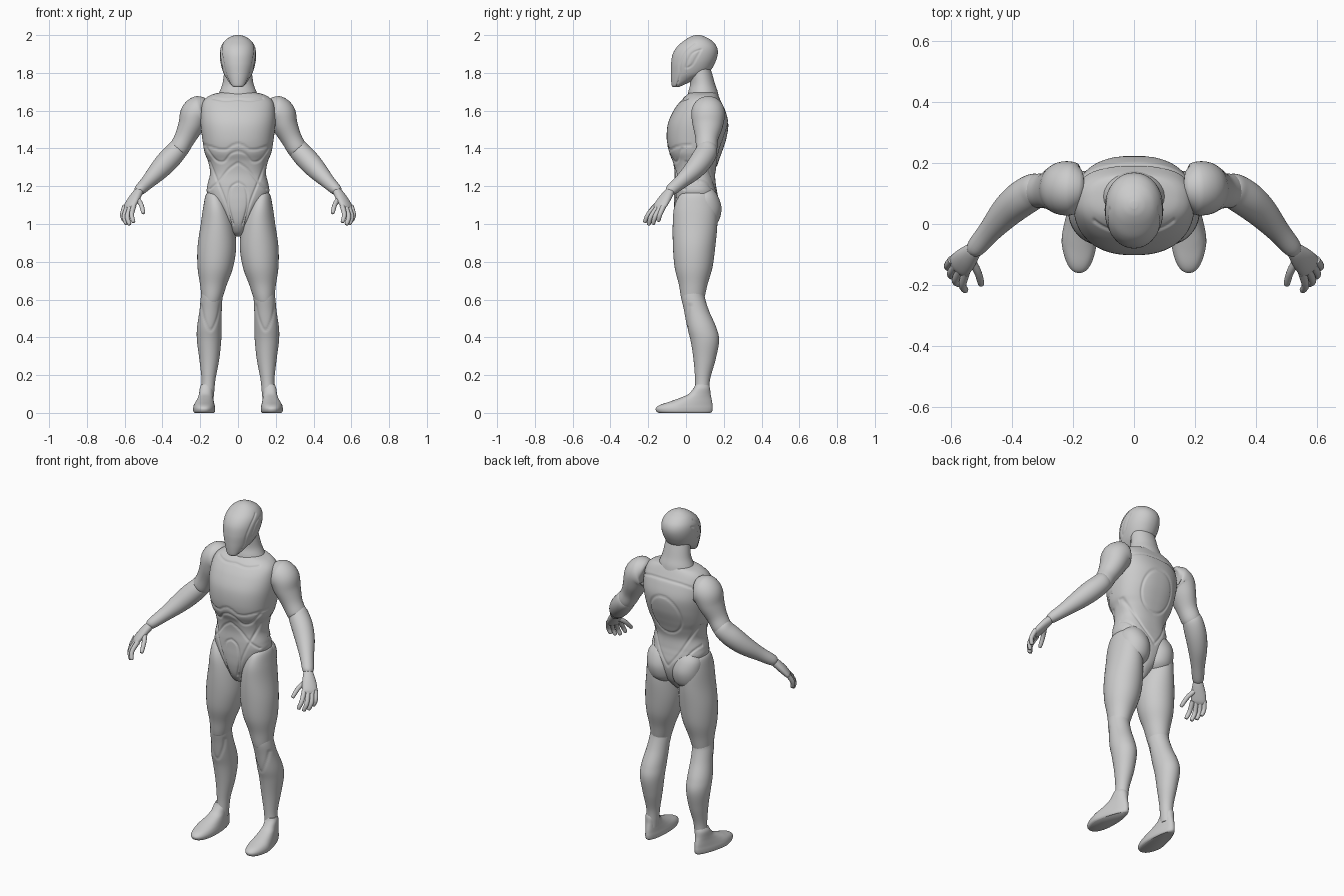
import bpy, math
from mathutils import Vector
from mathutils.geometry import intersect_point_line


def spline(rows, steps):
    """Catmull-Rom resampling of a list of equal-length tuples."""
    out = []
    for i in range(len(rows) - 1):
        a, b, c, d = rows[max(i - 1, 0)], rows[i], rows[i + 1], rows[min(i + 2, len(rows) - 1)]
        for s in range(steps):
            t = s / steps
            out.append([0.5 * (2 * q + (r - p) * t + (2 * p - 5 * q + 4 * r - w) * t * t
                               + (3 * q - p - 3 * r + w) * t ** 3)
                        for p, q, r, w in zip(a, b, c, d)])
    out.append(list(rows[-1]))
    return out


def sgn_pow(v, p):
    return math.copysign(abs(v) ** p, v)


def loft(name, rows, n=40, steps=5, exp=2.0, side=None, mirror=False, tweak=None):
    """Skin rings (x, y, z, ru, rv). Level rings, or rings across the path if side is given."""
    rings = spline(rows, steps)
    verts, faces = [], []
    for i, r in enumerate(rings):
        c, u, v = Vector(r[:3]), Vector((1, 0, 0)), Vector((0, 1, 0))
        if side:
            t = (Vector(rings[min(i + 1, len(rings) - 1)][:3]) - Vector(rings[max(i - 1, 0)][:3])).normalized()
            u = Vector(side)
            u = (u - t * u.dot(t)).normalized()
            v = t.cross(u)
        for k in range(n):
            a = 2 * math.pi * k / n
            p = c + u * (max(r[3], .001) * sgn_pow(math.cos(a), 2 / exp)) \
                + v * (max(r[4], .001) * sgn_pow(math.sin(a), 2 / exp))
            verts.append(tweak(p) if tweak else p)
    for i in range(len(rings) - 1):
        for k in range(n):
            j = (k + 1) % n
            faces.append((i * n + k, i * n + j, i * n + n + j, i * n + n + k))
    faces.append(tuple(range(n))[::-1])
    faces.append(tuple(range(len(verts) - n, len(verts))))
    me = bpy.data.meshes.new(name)
    me.from_pydata(verts, [], faces)
    import bmesh
    bm = bmesh.new()
    bm.from_mesh(me)
    bmesh.ops.recalc_face_normals(bm, faces=bm.faces)
    bm.to_mesh(me)
    bm.free()
    me.polygons.foreach_set("use_smooth", [True] * len(me.polygons))
    me.set_sharp_from_angle(angle=math.radians(50))
    ob = bpy.data.objects.new(name, me)
    bpy.context.collection.objects.link(ob)
    if mirror:
        m = ob.modifiers.new("mirror", 'MIRROR')
        m.use_mirror_merge = False
    return ob


def carve(ob, lines, view, depth=.005, width=.005):
    """Press panel seams into the surface along smooth lines drawn in one view."""
    me = ob.data
    segs = []
    for ln in lines:
        pts = [Vector((p[0], p[1], 0)) for p in spline(ln, 4)]
        segs += list(zip(pts, pts[1:]))
    moves = []
    for v in me.vertices:
        ny = v.normal.y
        if (view == 'front' and ny > -.1) or (view == 'back' and ny < .1):
            continue
        p = Vector((v.co.y if view == 'side' else abs(v.co.x), v.co.z, 0))
        best = 1.0
        for a, b in segs:
            if abs(p.y - a.y) > .06:
                continue
            q, t = intersect_point_line(p, a, b)
            q = a if t < 0 else b if t > 1 else q
            best = min(best, (p - q).length)
        if best < 3 * width:
            moves.append((v, v.normal * depth * math.exp(-(best / width) ** 2)))
    for v, d in moves:
        v.co -= d


def body(z, f, b, rx):
    """Level ring from front and back depth."""
    return (0, (f + b) / 2, z, rx, (b - f) / 2)


# Torso: crotch to collar
torso = loft("torso", [body(*r) for r in [
    (.935, .02, .08, .015), (.955, -.015, .10, .036), (1.0, -.045, .14, .06), (1.06, -.06, .165, .10),
    (1.12, -.064, .172, .145), (1.17, -.063, .165, .165), (1.21, -.062, .158, .161),
    (1.27, -.06, .155, .148), (1.33, -.07, .172, .158), (1.38, -.09, .19, .177),
    (1.45, -.102, .213, .189), (1.53, -.096, .224, .198), (1.6, -.066, .208, .197),
    (1.65, -.03, .185, .184), (1.68, 0, .17, .15), (1.695, .02, .16, .10), (1.7, .04, .14, .06)]],
    n=200, steps=9, exp=2.35)
carve(torso, [
    [(0, 1.425), (.03, 1.415), (.06, 1.395), (.1, 1.395), (.15, 1.41), (.19, 1.42)],
    [(0, 1.385), (.04, 1.37), (.075, 1.33), (.12, 1.34), (.165, 1.4)],
    [(.15, 1.33), (.11, 1.23), (.06, 1.1), (.035, .97)],
    [(0, 1.325), (.05, 1.29), (.1, 1.23), (.15, 1.185)],
    [(0, 1.22), (.04, 1.19), (.05, 1.1), (.025, 1.0)],
    [(0, 1.66), (.07, 1.655), (.13, 1.665)]], 'front')
carve(torso, [
    [(.1 * math.sin(a * .3142), 1.42 + .12 * math.cos(a * .3142)) for a in range(11)],
    [(.165, 1.36), (.11, 1.27), (.06, 1.18), (0, 1.1)],
    [(.17, 1.24), (.12, 1.19), (.08, 1.1)],
    [(0, 1.63), (.1, 1.625), (.18, 1.6)]], 'back')

# Rounded back of the hips
loft("buttock", [(.08, .1, .975, .02, .02), (.08, .1, .985, .05, .045), (.08, .1, 1.02, .077, .075),
                 (.083, .1, 1.085, .086, .088), (.088, .1, 1.15, .075, .068), (.09, .1, 1.2, .03, .03)], mirror=True)

# Neck
neck = loft("neck", [(0, .09, 1.66, .115, .085), (0, .09, 1.70, .098, .078), (0, .088, 1.74, .083, .066),
                     (0, .08, 1.79, .075, .06), (0, .07, 1.84, .07, .055)])

# Helmet with a smooth face mask
head = loft("head", [body(*r) for r in [
    (1.725, -.07, -.04, .022), (1.735, -.076, -.015, .036), (1.765, -.079, .05, .057), (1.80, -.08, .118, .077),
    (1.85, -.079, .152, .092), (1.9, -.07, .168, .096), (1.94, -.046, .162, .089),
    (1.972, -.008, .135, .068), (1.992, .025, .1, .038), (2.0, .05, .075, .012)]], n=120, steps=10, exp=2.1)
carve(head, [[(.05, 1.955), (.0, 1.91), (-.03, 1.85), (-.033, 1.79), (-.05, 1.73)],
             [(.08, 1.925), (.03, 1.9), (.0, 1.83), (.03, 1.84), (.055, 1.88), (.08, 1.925)]], 'side', .004, .004)

# Arms
loft("upper_arm", [(.18, .115, 1.597, .055, .055), (.192, .116, 1.597, .083, .083), (.225, .117, 1.58, .089, .082),
                   (.25, .115, 1.52, .08, .068), (.284, .11, 1.45, .06, .055), (.318, .108, 1.39, .054, .051),
                   (.335, .1, 1.37, .03, .03)], side=(0, 1, 0), mirror=True)
loft("forearm", [(.295, .118, 1.425, .03, .03), (.312, .114, 1.405, .051, .051), (.335, .104, 1.375, .059, .056),
                 (.375, .078, 1.332, .059, .058), (.42, .038, 1.283, .052, .052), (.475, -.025, 1.225, .038, .038),
                 (.518, -.076, 1.183, .032, .03), (.53, -.092, 1.17, .02, .02)], side=(0, 1, 0), mirror=True)
loft("palm", [(.518, -.077, 1.183, .022, .018), (.53, -.09, 1.165, .029, .023), (.553, -.115, 1.13, .039, .023),
              (.574, -.138, 1.095, .042, .019), (.581, -.148, 1.08, .034, .012)], n=28,
     side=(-.6, -.75, 0), mirror=True)
DIGITS = {
    "index_finger": [(.552, -.16, 1.095), (.563, -.2, 1.05), (.554, -.217, 1.013)],
    "middle_finger": [(.57, -.15, 1.09), (.586, -.185, 1.04), (.575, -.197, 1.0)],
    "ring_finger": [(.585, -.135, 1.09), (.602, -.163, 1.04), (.592, -.174, 1.003)],
    "little_finger": [(.598, -.118, 1.095), (.612, -.138, 1.05), (.603, -.146, 1.018)],
    "thumb": [(.54, -.11, 1.14), (.514, -.155, 1.105), (.502, -.195, 1.062)]}
for name, (a, b, c) in DIGITS.items():
    tip = [c[i] + (c[i] - b[i]) * .15 for i in range(3)]
    loft(name, [(*a, .014, .014), (*b, .0125, .0125), (*c, .0105, .0105), (*tip, .003, .003)],
         n=14, steps=5, side=(1, 0, 0), mirror=True)

# Legs
loft("thigh", [(.135, .05, 1.172, .012, .03), (.127, .05, 1.155, .043, .08), (.116, .05, 1.09, .068, .112),
               (.109, .048, 1.0, .088, .118), (.112, .043, .88, .102, .112), (.12, .04, .77, .094, .1),
               (.13, .038, .68, .071, .076), (.137, .036, .61, .055, .062), (.14, .036, .585, .047, .052),
               (.14, .036, .575, .02, .02)], mirror=True)
shin = loft("shin", [(.138, .038, .67, .03, .03), (.138, .038, .65, .052, .058), (.14, .038, .61, .057, .062),
                     (.145, .056, .54, .059, .066), (.152, .084, .45, .065, .077), (.153, .1, .38, .064, .075),
                     (.152, .098, .28, .052, .058), (.156, .088, .18, .037, .04), (.16, .085, .11, .034, .037),
                     (.16, .085, .07, .03, .035)], n=64, steps=8, mirror=True)
carve(shin, [[(.095, .57), (.11, .5), (.145, .435), (.18, .5), (.195, .57)]], 'front', .004, .005)


def foot_shape(p):
    """Narrow the heel and turn the toes out a little."""
    k = min(max((p.y + .05) / .18, 0), 1)
    return Vector((.18 + p.x * (1 - .35 * k) - .017 * k, p.y, p.z))


loft("foot", [body(*r) for r in [
    (0, -.145, .13, .053), (.008, -.157, .138, .059), (.025, -.16, .141, .06), (.042, -.138, .14, .057),
    (.06, -.085, .138, .053), (.08, -.03, .134, .049), (.1, .013, .13, .047), (.13, .04, .127, .046),
    (.15, .05, .12, .036)]], exp=2.2, tweak=foot_shape, mirror=True)
